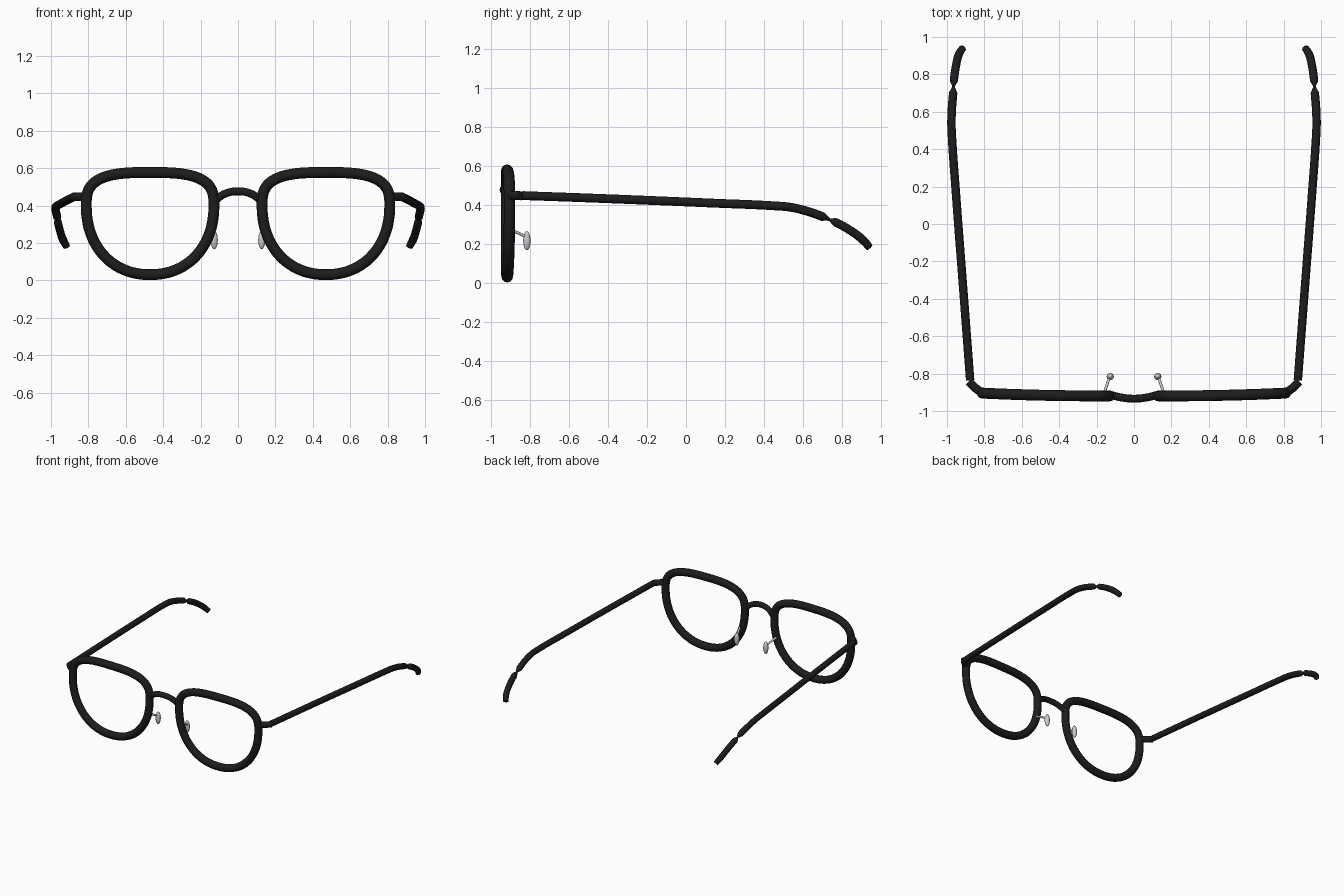
import bpy
from math import sin, cos, tau, copysign
from mathutils import Vector

if "Cube" in bpy.data.objects:
    bpy.data.objects.remove(bpy.data.objects["Cube"])


def material(name, rgb):
    mat = bpy.data.materials.new(name)
    mat.use_nodes = True
    mat.diffuse_color = (*rgb, 1)
    mat.node_tree.nodes["Principled BSDF"].inputs["Base Color"].default_value = (*rgb, 1)
    return mat


black = material("black", (0.012, 0.012, 0.012))
silver = material("silver", (0.58, 0.6, 0.62))


def smooth(obj, mat):
    obj.data.materials.clear()
    obj.data.materials.append(mat)
    bpy.ops.object.select_all(action="DESELECT")
    obj.select_set(True)
    bpy.context.view_layer.objects.active = obj
    bpy.ops.object.shade_smooth_by_angle(angle=0.8)


def tube(name, points, radius, mat, closed=False, taper=None):
    """Round tube through the points, turned into a mesh."""
    curve = bpy.data.curves.new(name, "CURVE")
    curve.dimensions = "3D"
    curve.bevel_depth = radius
    curve.bevel_resolution = 4
    curve.resolution_u = 8
    curve.use_fill_caps = True
    spline = curve.splines.new("BEZIER")
    spline.bezier_points.add(len(points) - 1)
    spline.use_cyclic_u = closed
    for i, (bp, p) in enumerate(zip(spline.bezier_points, points)):
        bp.co = p
        bp.handle_left_type = bp.handle_right_type = "AUTO"
        bp.radius = taper[i] if taper else 1
    path = bpy.data.objects.new(name + "_path", curve)
    bpy.context.collection.objects.link(path)
    deps = bpy.context.evaluated_depsgraph_get()
    mesh = bpy.data.meshes.new_from_object(path.evaluated_get(deps))
    bpy.data.objects.remove(path)
    obj = bpy.data.objects.new(name, mesh)
    bpy.context.collection.objects.link(obj)
    smooth(obj, mat)


def rim_point(t):
    """Lens outline: squarish shallow top, rounder deep bottom, slight wrap."""
    c, s = cos(t), sin(t)
    power, height = (3.0, 0.176) if s > 0 else (2.15, 0.37)
    x = 0.47 + 0.341 * copysign(abs(c) ** (2 / power), c)
    z = 0.401 + height * copysign(abs(s) ** (2 / power), s)
    return x, -0.919 + 0.04 * max(0, x - 0.2) ** 2, z


RIM = [rim_point(tau * i / 32) for i in range(32)]

# Arm paths (x, y, z) on the left side
ARM = [(0.876, -0.835, 0.447), (0.909, -0.4, 0.431), (0.951, 0.15, 0.408),
       (0.973, 0.46, 0.394), (0.976, 0.53, 0.388), (0.974, 0.61, 0.37),
       (0.967, 0.7, 0.339), (0.965, 0.735, 0.324)]
TIP = [(0.965, 0.735, 0.324), (0.963, 0.765, 0.311), (0.951, 0.85, 0.263),
       (0.936, 0.908, 0.218), (0.917, 0.939, 0.183)]

for side, s in (("left", 1), ("right", -1)):
    def flip(points):
        return [Vector((s * x, y, z)) for x, y, z in points]

    tube(side + "_rim", flip(RIM), 0.029, black, closed=True)

    # Corner piece and temple arm, pinched where the ear tip joins
    tube(side + "_end_piece", flip([(0.80, -0.905, 0.446), (0.835, -0.887, 0.447),
                                    (0.883, -0.842, 0.446)]), 0.023, black)
    tube(side + "_temple_arm", flip(ARM), 0.0225, black, taper=[1, 1, 1, 1, 1, 1, 1, 0.3])
    tube(side + "_ear_tip", flip(TIP), 0.022, black, taper=[0.3, 1, 1, 1, 0.9])

    # Nose pad on its wire
    tube(side + "_pad_wire", flip([(0.158, -0.9, 0.272), (0.143, -0.855, 0.253),
                                   (0.128, -0.815, 0.233)]), 0.0075, silver)
    bpy.ops.mesh.primitive_uv_sphere_add(segments=20, ring_count=12, radius=1,
                                         location=(s * 0.127, -0.815, 0.216))
    pad = bpy.context.object
    pad.name = side + "_nose_pad"
    pad.scale = (0.019, 0.019, 0.049)
    smooth(pad, silver)

# Arched bridge between the rims
tube("bridge", [(-0.125, -0.913, 0.425), (-0.07, -0.927, 0.463), (0, -0.934, 0.476),
                (0.07, -0.927, 0.463), (0.125, -0.913, 0.425)], 0.021, black)
